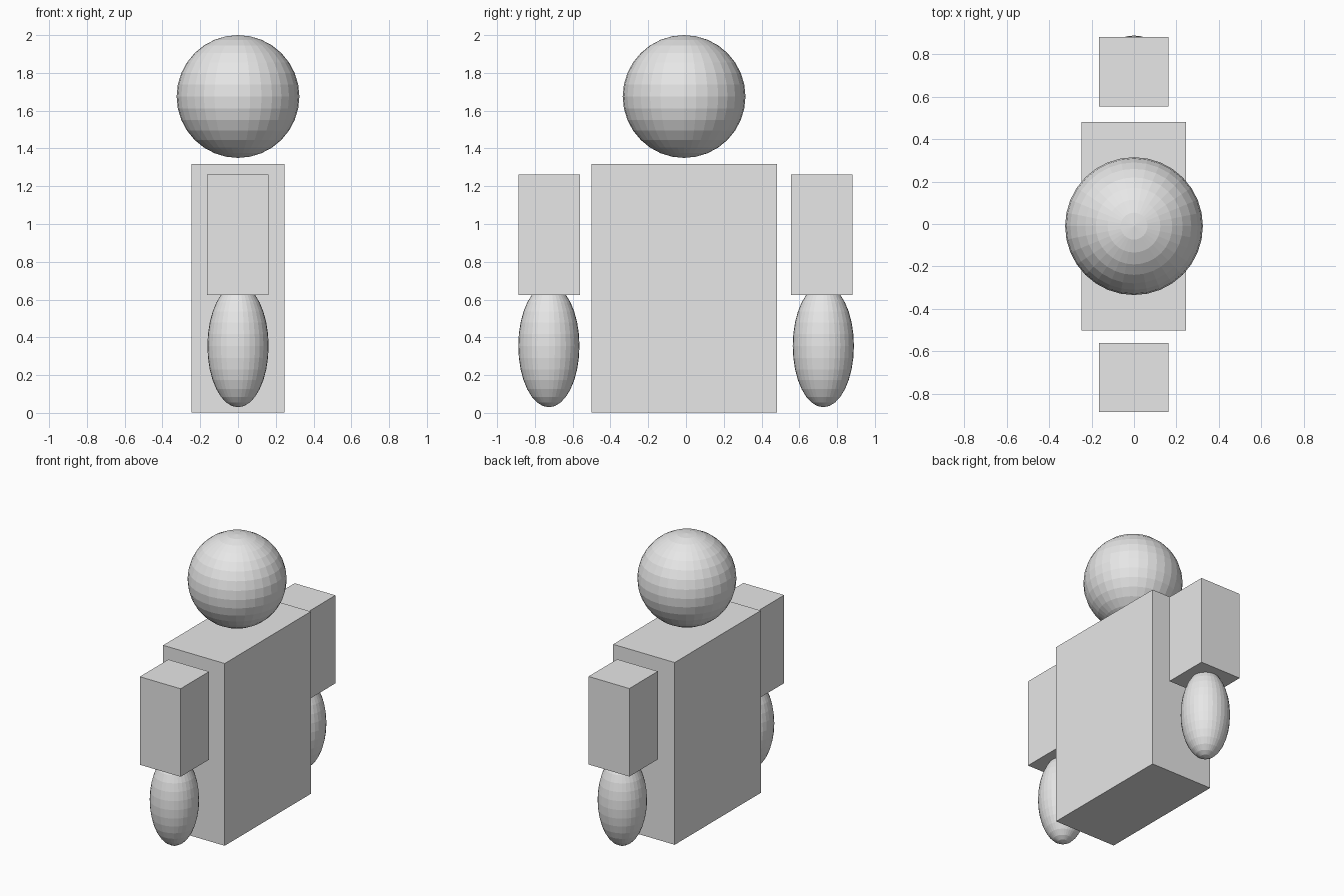
import bpy

if "Cube" in bpy.data.objects:
    bpy.data.objects.remove(bpy.data.objects["Cube"])

grey = bpy.data.materials.new("plain grey")
grey.diffuse_color = (0.8, 0.8, 0.8, 1.0)
grey.use_nodes = True
grey.node_tree.nodes["Principled BSDF"].inputs["Base Color"].default_value = grey.diffuse_color


def finish(name, scale):
    ob = bpy.context.object
    ob.name = name
    ob.scale = scale
    ob.data.materials.append(grey)
    return ob


def box(name, centre, size):
    bpy.ops.mesh.primitive_cube_add(size=1, location=centre)
    return finish(name, size)


def ball(name, centre, radii):
    # flat-shaded 32 x 16 sphere, stretched to the given radii
    bpy.ops.mesh.primitive_uv_sphere_add(segments=32, ring_count=16, radius=1, location=centre)
    return finish(name, radii)


# Torso and head
box("torso", (-0.001, -0.01, 0.66), (0.492, 0.983, 1.317))
ball("head", (0, -0.01, 1.675), (0.325, 0.325, 0.325))

# Arms: boxy upper arm with an egg-shaped forearm sunk into its underside
for side, arm_y, hand_y in (("right", -0.724, -0.726), ("left", 0.718, 0.727)):
    box(side + "_upper_arm", (-0.001, arm_y, 0.943), (0.326, 0.326, 0.636))
    ball(side + "_forearm", (0, hand_y, 0.355), (0.162, 0.162, 0.325))
